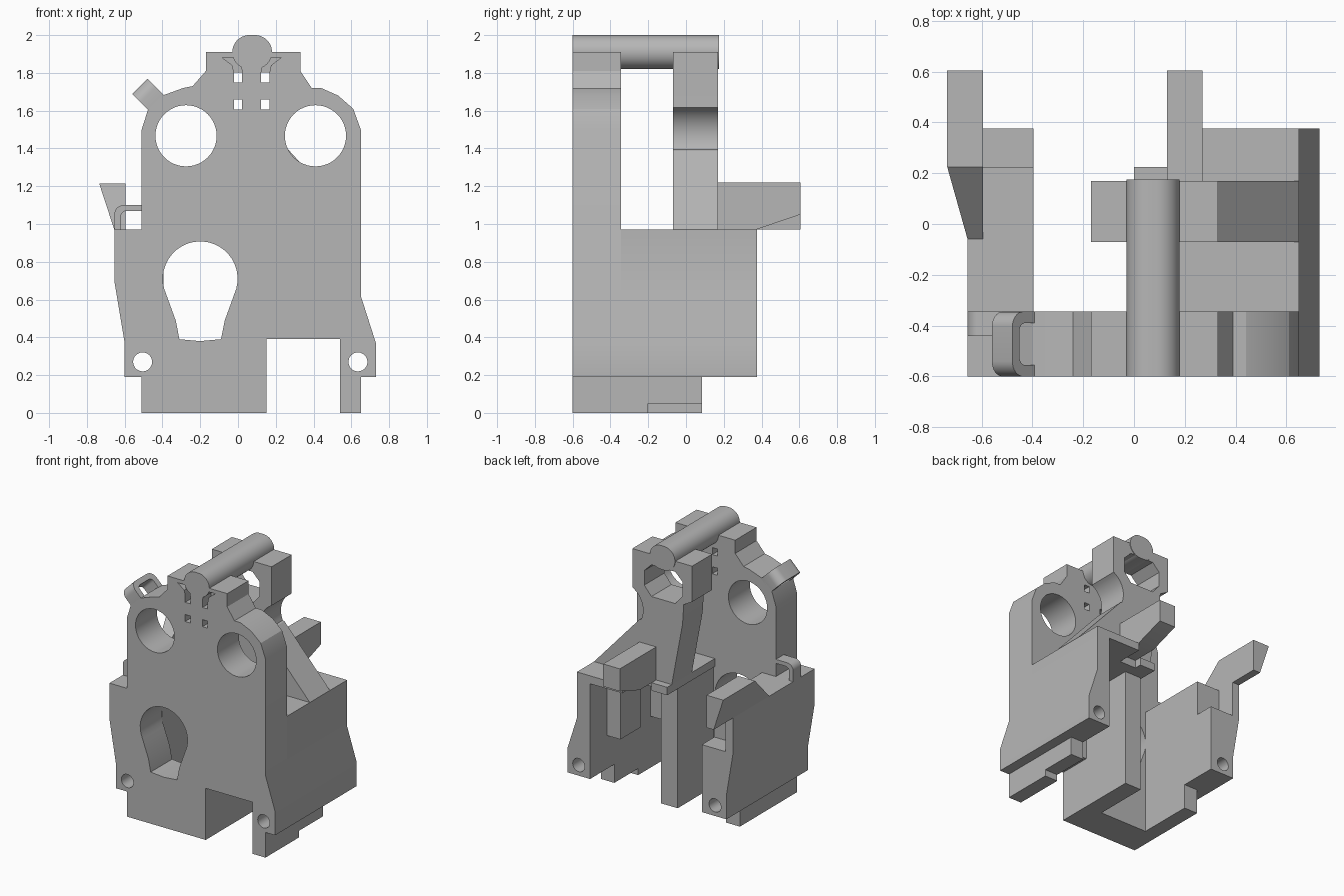
import bpy, bmesh, math
from mathutils import Vector

if "Cube" in bpy.data.objects:
    bpy.data.objects.remove(bpy.data.objects["Cube"], do_unlink=True)

grey = bpy.data.materials.new("plain grey")
grey.use_nodes = True
grey.diffuse_color = (0.47, 0.47, 0.47, 1)
grey.node_tree.nodes["Principled BSDF"].inputs["Base Color"].default_value = (0.47, 0.47, 0.47, 1)

XZ = (Vector((1, 0, 0)), Vector((0, 0, 1)), Vector((0, 1, 0)))


def prism(name, pts, lo, hi, frame=XZ, origin=(0, 0, 0)):
    """Extrude a 2D profile along the third axis of a frame."""
    u, v, w = frame
    bm = bmesh.new()
    base = [bm.verts.new(Vector(origin) + u * a + v * b + w * lo) for a, b in pts]
    face = bm.faces.new(base)
    out = bmesh.ops.extrude_face_region(bm, geom=[face])
    top = [g for g in out["geom"] if isinstance(g, bmesh.types.BMVert)]
    bmesh.ops.translate(bm, verts=top, vec=w * (hi - lo))
    bmesh.ops.recalc_face_normals(bm, faces=bm.faces)
    mesh = bpy.data.meshes.new(name)
    bm.to_mesh(mesh)
    bm.free()
    mesh.materials.append(grey)
    ob = bpy.data.objects.new(name, mesh)
    bpy.context.collection.objects.link(ob)
    return ob


def rect(x0, x1, z0, z1):
    return [(x0, z0), (x1, z0), (x1, z1), (x0, z1)]


def box(name, x0, x1, y0, y1, z0, z1):
    return prism(name, rect(x0, x1, z0, z1), y0, y1)


def arc(cx, cz, r, a0, a1, n=24):
    steps = [math.radians(a0 + (a1 - a0) * i / n) for i in range(n + 1)]
    return [(cx + r * math.cos(a), cz + r * math.sin(a)) for a in steps]


def circle(cx, cz, r):
    return arc(cx, cz, r, 0, 360, 48)[:-1]


def rounded(x0, x1, z0, z1, r):
    return (arc(x1 - r, z0 + r, r, -90, 0, 8) + arc(x1 - r, z1 - r, r, 0, 90, 8)
            + arc(x0 + r, z1 - r, r, 90, 180, 8) + arc(x0 + r, z0 + r, r, 180, 270, 8))


def cut(ob, *cutters):
    bpy.context.view_layer.objects.active = ob
    for c in cutters:
        c.hide_render = True
        mod = ob.modifiers.new("cut", 'BOOLEAN')
        mod.operation, mod.solver, mod.object = 'DIFFERENCE', 'EXACT', c
        bpy.ops.object.modifier_apply(modifier=mod.name)
        bpy.data.objects.remove(c, do_unlink=True)


F, B, R = -0.6, -0.345, 0.375    # front face, back of front plate, rear of walls

# Front plate with all its openings
plate = prism("front_plate", [
    (-.51, 0), (.15, 0), (.15, .39), (.54, .39), (.54, 0), (.65, 0), (.65, .19),
    (.73, .19), (.73, .37), (.65, .62), (.65, 1.5), (.61, 1.61), (.53, 1.68),
    (.44, 1.72), (.39, 1.72), (.33, 1.81), (.33, 1.91), (-.17, 1.91), (-.17, 1.81),
    (-.24, 1.73), (-.29, 1.72), (-.4, 1.68), (-.475, 1.61), (-.51, 1.5), (-.51, .97),
    (-.655, .97), (-.655, .7), (-.6, .37), (-.6, .19), (-.51, .19)], F, B)
keyhole = [(-.31, .39), (-.2, .38), (-.09, .39), (-.07, .49), (-.03, .6)]
keyhole += arc(-.2, .71, .198, -25, 205) + [(-.37, .6), (-.33, .49)]
cut(plate, prism("keyhole_cutter", keyhole, -1, 0))
for x in (-.275, .41):
    cut(plate, prism("round_cutter", circle(x, 1.467, .162), -1, 0))
for x in (-.505, .635):
    cut(plate, prism("pin_cutter", circle(x, .27, .05), -1, 0))
for s in (-1, 1):
    mid = .0725 + s * .0725
    for z in (1.605, 1.75):
        cut(plate, box("window_cutter", mid - .022, mid + .022, -1, 0, z, z + .053))
    horn = [(-.022, 1.803), (.022, 1.803), (.03, 1.84), (.085, 1.882), (.02, 1.882), (-.015, 1.85)]
    cut(plate, prism("horn_cutter", [(mid + s * a, b) for a, b in horn], -1, -.5))

# Top rod running from the plate to the rear tower
rod = arc(.09, 1.91, .09, -90, 90) + arc(.06, 1.91, .09, 90, 270)
prism("top_rod", rod, F, .175)

# Rear tower, notched beside the round openings
profile = [(0, .97), (.65, .97), (.27, 1.39)]
profile += arc(.41, 1.467, .17, 205, 118, 12)
profile += [(.33, 1.64), (.33, 1.91), (-.17, 1.91), (-.17, 1.64), (-.1, 1.6), (-.09, 1.45)]
tower = prism("rear_tower", profile, -.07, .17)
opening = [(-.03, 1.59), (.17, 1.59), (.23, 1.66), (.23, 1.77),
           (.17, 1.83), (-.03, 1.83), (-.09, 1.77), (-.09, 1.66)]
cut(tower, prism("opening_cutter", opening, -1, 1))

# Wall on the +x side, with foot, rib and floor
wall = prism("left_wall", [(.54, .19), (.73, .19), (.73, .37), (.65, .62), (.65, .97), (.54, .97)], B, R)
cut(wall, prism("pin_cutter", circle(.635, .27, .05), -1, 1))
box("left_foot", .54, .65, B, -.2, 0, .19)
box("left_foot_step", .54, .65, -.2, .085, .05, .19)
box("wall_rib", .43, .54, -.07, .17, .44, .91)
box("floor_front", 0, .54, B, .17, .91, .97)
box("floor_rear", .27, .54, .17, R, .91, .97)
box("centre_post", .01, .15, B, .085, 0, .91)
box("floor_tab", 0, .13, .17, .225, .91, .97)

# Wall on the -x side, with its foot
wall = prism("right_wall", [(-.6, .19), (-.395, .19), (-.395, .97), (-.655, .97), (-.655, .7), (-.6, .37)], B, R)
cut(wall, prism("pin_cutter", circle(-.505, .27, .05), -1, 1),
    box("corner_cutter", -.595, 0, .225, 1, .7, 1.2))
box("right_foot", -.51, -.395, B, .085, 0, .19)

# Rear arms
side = (Vector((0, 1, 0)), Vector((0, 0, 1)), Vector((1, 0, 0)))
prism("left_arm", [(.17, .97), (.37, .97), (.605, 1.05), (.605, 1.22), (.17, 1.22)], .13, .27, side)
arm = prism("right_arm", [(-.655, .97), (-.595, .97), (-.595, 1.215), (-.735, 1.215)], -.06, .605)
top_cut = [(-.1, .935), (.225, 1.215), (.225, 1.4), (-.1, 1.4)]
cut(arm, prism("slope_cutter", top_cut, -1, 0, side))

# Small arch beside the plate
arch = [(-.655, .97)] + arc(-.605, 1.05, .05, 180, 90, 8) + [(-.51, 1.1), (-.51, 1.07)]
arch += arc(-.59, 1.04, .03, 90, 180, 8) + [(-.62, .97)]
prism("side_arch", arch, -.44, B)

# Tilted ring on the shoulder
d = math.sqrt(0.5)
tilt = (Vector((0, 1, 0)), Vector((-d, 0, d)), Vector((d, 0, d)))
ring = prism("shoulder_ring", rounded(F, B, -.05, .14, .06), -.057, .057, tilt, (-.42, 0, 1.63))
cut(ring, prism("ring_cutter", rounded(F + .045, B - .045, -.02, .1, .03), -.2, .2, tilt, (-.42, 0, 1.63)))

# Smooth the curved surfaces, keep the edges sharp
for ob in bpy.context.scene.objects:
    ob.select_set(ob.type == 'MESH')
bpy.context.view_layer.objects.active = plate
bpy.ops.object.shade_smooth_by_angle(angle=math.radians(20))
